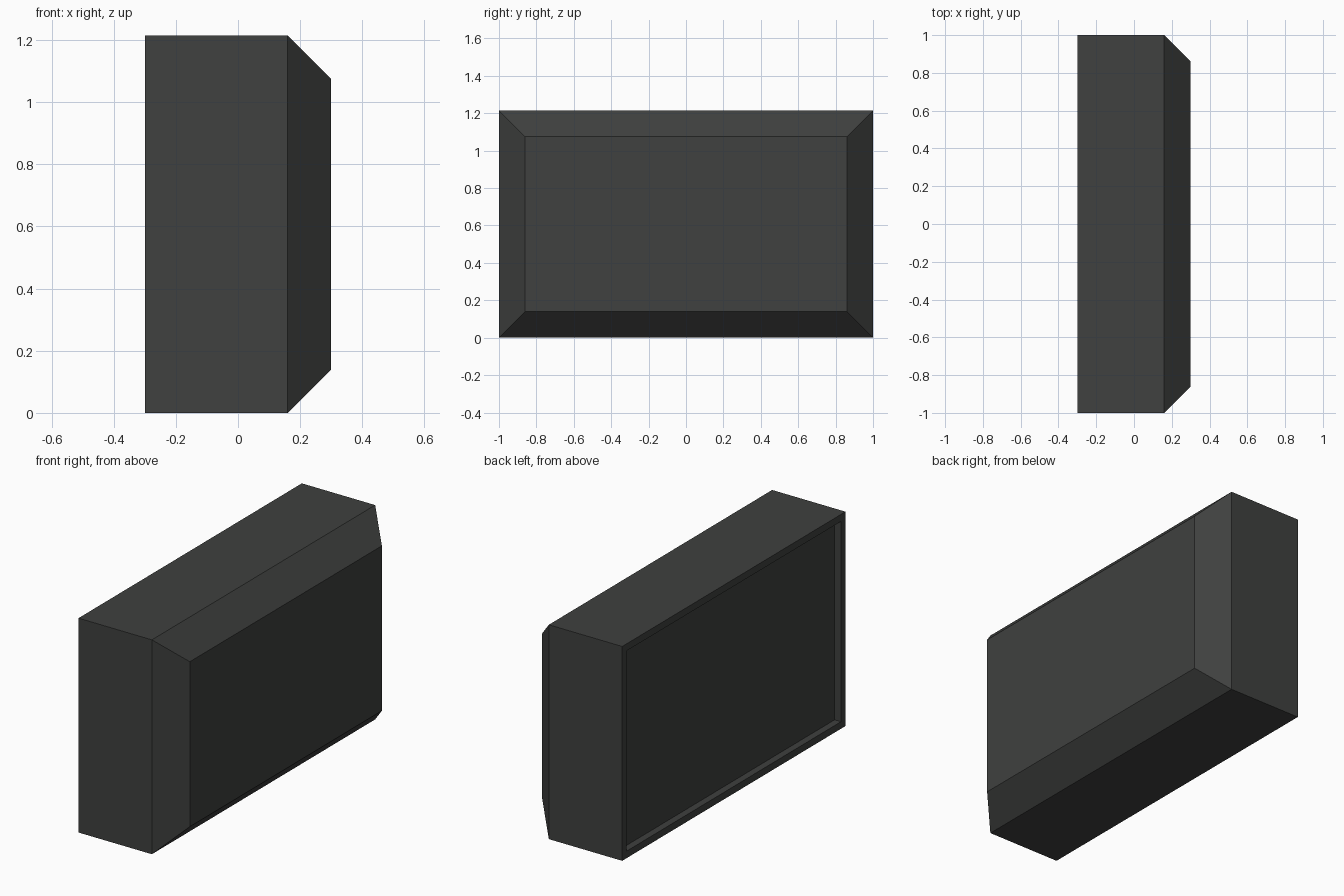
import bpy, bmesh

if "Cube" in bpy.data.objects:
    bpy.data.objects.remove(bpy.data.objects["Cube"])

DEPTH, WIDTH, HEIGHT = 0.6, 2.0, 1.215
CHAMFER, RIM, RECESS = 0.14, 0.04, 0.04


def ring(bm, x, inset):
    """Rectangular loop of vertices in the YZ plane."""
    y = WIDTH / 2 - inset
    return [bm.verts.new((x, sy * y, inset if sz < 0 else HEIGHT - inset))
            for sy, sz in ((-1, -1), (1, -1), (1, 1), (-1, 1))]


# Casing: recessed screen side at -x, straight sides, chamfered rear at +x
bm = bmesh.new()
profile = [(-DEPTH / 2 + RECESS, RIM),       # recessed panel
           (-DEPTH / 2, RIM),                # inner rim edge
           (-DEPTH / 2, 0),                  # outer rim edge
           (DEPTH / 2 - CHAMFER, 0),         # start of chamfer
           (DEPTH / 2, CHAMFER)]             # chamfered face
rings = [ring(bm, x, inset) for x, inset in profile]
for a, b in zip(rings, rings[1:]):
    for i in range(4):
        j = (i + 1) % 4
        bm.faces.new((a[i], a[j], b[j], b[i]))
bm.faces.new(rings[0])
bm.faces.new(rings[-1])
bmesh.ops.recalc_face_normals(bm, faces=bm.faces)

mesh = bpy.data.meshes.new("casing")
bm.to_mesh(mesh)
bm.free()
casing = bpy.data.objects.new("casing", mesh)
bpy.context.collection.objects.link(casing)

# Dark grey finish
mat = bpy.data.materials.new("dark_grey")
mat.diffuse_color = (0.05, 0.052, 0.05, 1)
mat.use_nodes = True
mat.node_tree.nodes["Principled BSDF"].inputs["Base Color"].default_value = mat.diffuse_color
mesh.materials.append(mat)
